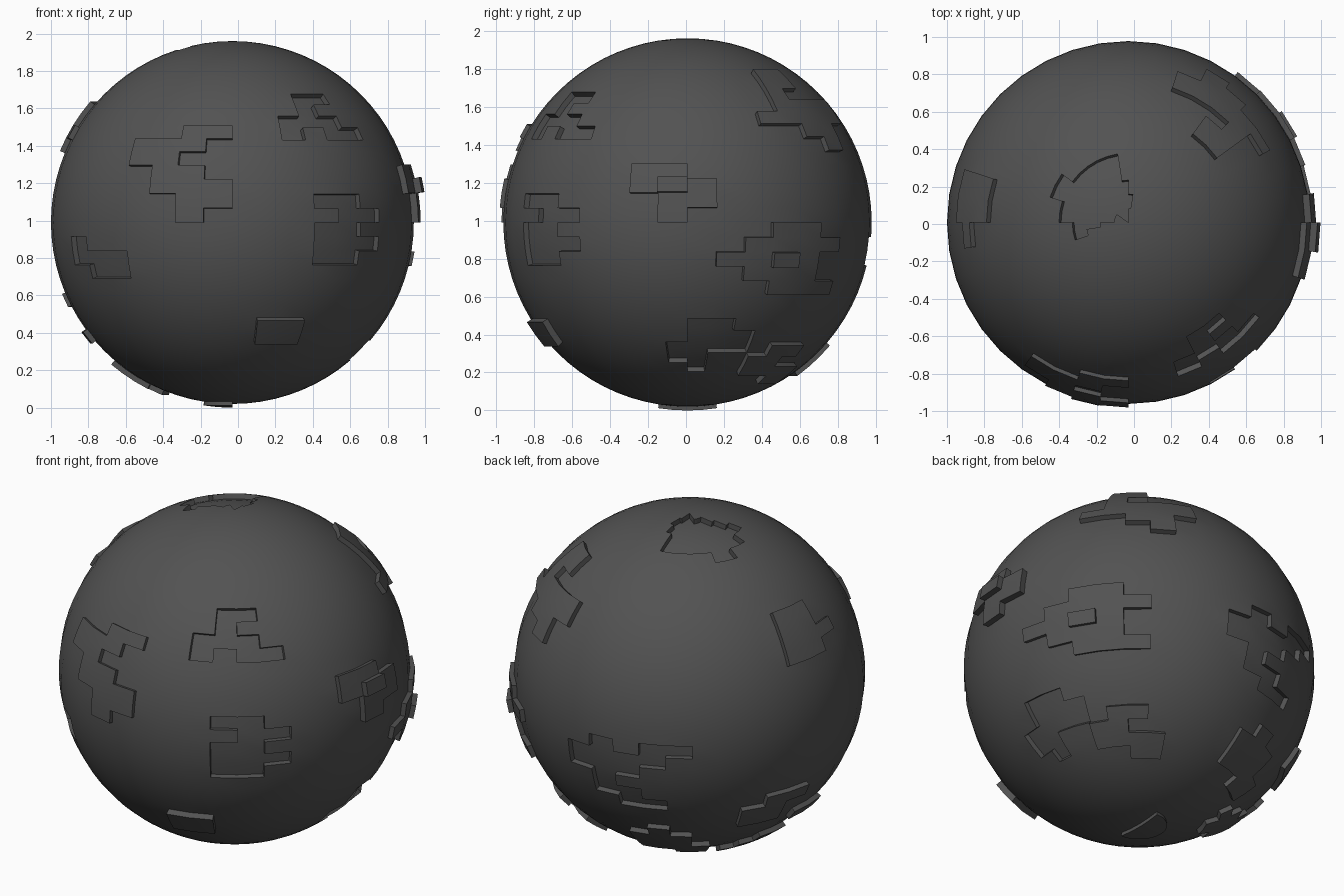
import bpy, bmesh, math
from mathutils import Vector

if "Cube" in bpy.data.objects:
    bpy.data.objects.remove(bpy.data.objects["Cube"])

N = 40                      # 40 segments (9 deg) by 40 rings (4.5 deg)
R = 0.97
CENTRE = Vector((-0.03, 0.008, 0.99))

grey = bpy.data.materials.new("dark_grey")
grey.diffuse_color = (0.085, 0.085, 0.085, 1)
grey.use_nodes = True
grey.node_tree.nodes["Principled BSDF"].inputs["Base Color"].default_value = grey.diffuse_color

bm = bmesh.new()
bmesh.ops.create_uvsphere(bm, u_segments=N, v_segments=N, radius=R)
bm.normal_update()


def cell_of(face):
    """Longitude and latitude cell of a face (0 = +x, equator)."""
    c = face.calc_center_median()
    lon = math.degrees(math.atan2(c.y, c.x)) % 360
    lat = math.degrees(math.asin(max(-1, min(1, c.z / c.length))))
    return math.floor(lon / 9) % N, math.floor(lat / 4.5)


def panel(height, top, rows, shift=0):
    """Extrude a stepped panel: rows run downwards from latitude row top,
    each row is a list of (start, end) longitude cells."""
    cells = set()
    for n, spans in enumerate(rows):
        for a, b in spans:
            cells |= {((i + shift) % N, top - n) for i in range(a, b)}
    faces = [f for f in bm.faces
             if f.normal.dot(f.calc_center_median().normalized()) > 0.8
             and cell_of(f) in cells]
    out = bmesh.ops.extrude_face_region(bm, geom=faces)
    for v in out["geom"]:
        if isinstance(v, bmesh.types.BMVert):
            v.co += v.co.normalized() * height
    left = [f for f in faces if f.is_valid]
    if left:
        bmesh.ops.delete(bm, geom=left, context='FACES')
    bm.normal_update()


UP, DOWN = 0.028, -0.03
F = -10                     # column offset so that 0 is straight ahead at the front

# front panels
panel(0.022, 6, [[(-2, 0)], [(-4, -1)], [(-4, -2)], [(-3, -1)], [(-3, 0)],
                 [(-2, 0)], [(-2, -1)]], F)
panel(DOWN, 9, [[(3, 5)], [(3, 4)], [(2, 5)], [(2, 3), (4, 6)]], F)
panel(DOWN, 1, [[(3, 5)], [(4, 6)], [(3, 5)], [(3, 6)], [(3, 5)]], F)
panel(0.035, -8, [[(1, 3)], [(1, 3)]], F)
panel(DOWN, -2, [[(-7, -6)], [(-7, -4)], [(-6, -4)]], F)

# right side panels, the second one overlapping the first
panel(0.033, 3, [[(-2, 0)], [(-2, 0)]])
panel(0.037, 2, [[(-1, 1)], [(-1, 1)], [(-1, 0)]])
panel(UP, -1, [[(3, 5)], [(2, 6)], [(1, 5)], [(2, 5)], [(3, 6)]])
panel(UP, -3, [[(3, 4)]])
panel(DOWN, -8, [[(0, 2)], [(0, 3)], [(-1, 3)], [(-1, 1)], [(0, 1)]])
panel(UP, -10, [[(4, 6)], [(3, 5)], [(3, 7)], [(5, 7)]])

# back and left panels
panel(UP, 11, [[(4, 6)], [(4, 6)], [(4, 5)], [(4, 8)], [(3, 8)], [(5, 7)], [(6, 7)]])
panel(UP, 8, [[(18, 20)], [(18, 20)], [(18, 21)], [(18, 20)]])
panel(DOWN, -1, [[(10, 11), (12, 14)], [(9, 13)], [(9, 12)], [(10, 11)],
                 [(10, 12)], [(11, 13)]])
panel(UP, -6, [[(17, 19)], [(16, 18)], [(16, 18)]])
panel(UP, -9, [[(12, 13)], [(11, 14)], [(11, 14)], [(11, 15)], [(13, 15)]])
panel(UP, -9, [[(19, 21)]])
panel(UP, -12, [[(18, 20)], [(17, 20)], [(16, 20)], [(17, 19)]])

# pole panels
panel(DOWN, 19, [[(10, 16)], [(9, 20)], [(10, 21)], [(11, 22)], [(11, 20)], [(16, 18)]])
panel(0.02, -19, [[(10, 30)], [(10, 30)]])

mesh = bpy.data.meshes.new("panelled_sphere")
bm.to_mesh(mesh)
bm.free()
mesh.materials.append(grey)
ball = bpy.data.objects.new("panelled_sphere", mesh)
ball.location = CENTRE
bpy.context.collection.objects.link(ball)
bpy.context.view_layer.objects.active = ball
ball.select_set(True)
bpy.ops.object.shade_smooth_by_angle(angle=math.radians(30))
